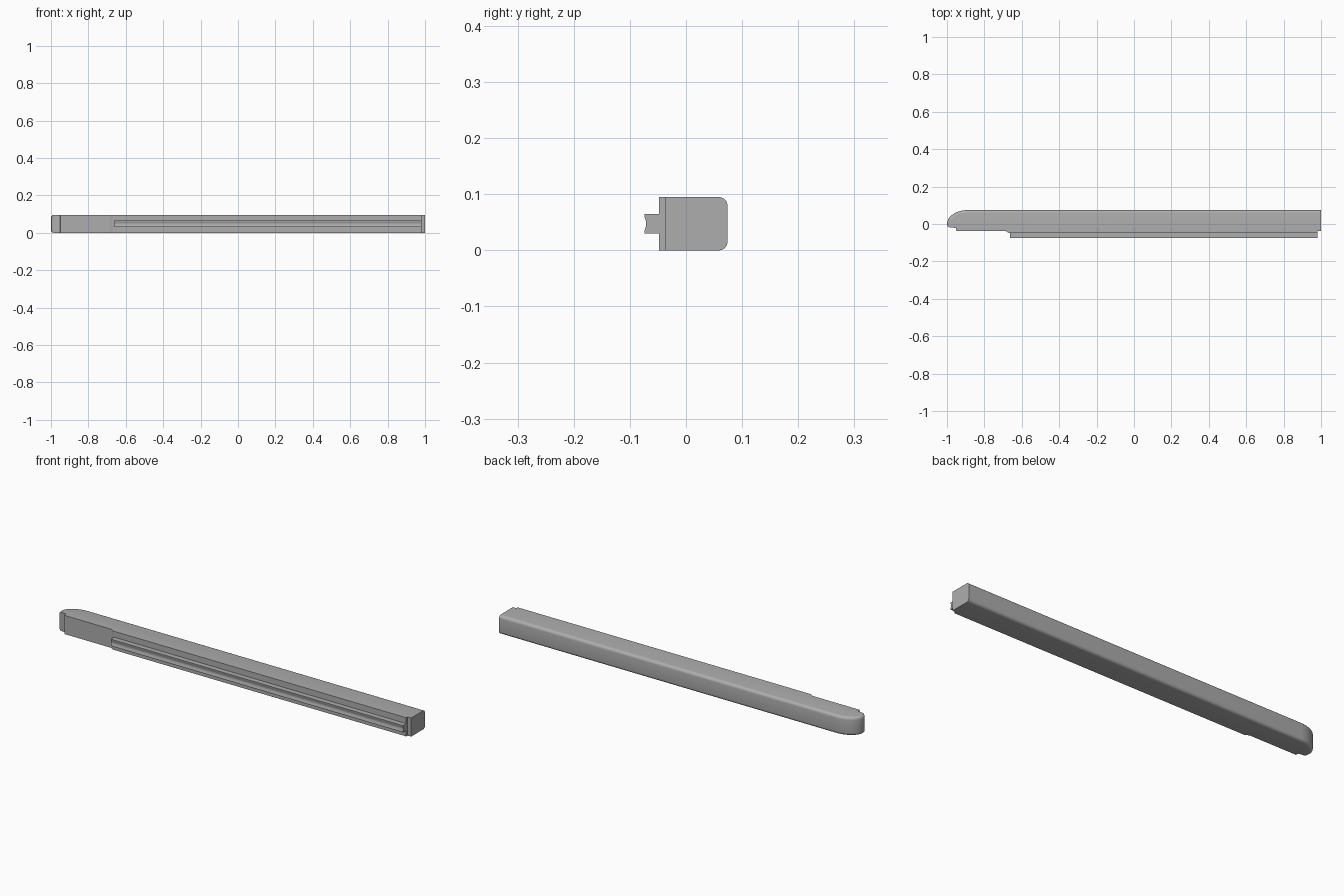
import bpy, bmesh, math
from mathutils import Vector

if "Cube" in bpy.data.objects:
    bpy.data.objects.remove(bpy.data.objects["Cube"])

HEIGHT = 0.095

grey = bpy.data.materials.new("plain grey")
grey.diffuse_color = (0.42, 0.42, 0.42, 1)
grey.use_nodes = True
grey.node_tree.nodes["Principled BSDF"].inputs["Base Color"].default_value = grey.diffuse_color


def prism(name, points, offset, rounded=None, radius=0.015):
    """Extrude a closed 3D outline by offset; optionally round chosen edges."""
    bm = bmesh.new()
    face = bm.faces.new([bm.verts.new(p) for p in points])
    res = bmesh.ops.extrude_face_region(bm, geom=[face], use_keep_orig=True)
    bmesh.ops.translate(bm, vec=Vector(offset),
                        verts=[g for g in res["geom"] if isinstance(g, bmesh.types.BMVert)])
    bmesh.ops.recalc_face_normals(bm, faces=bm.faces)
    if rounded:
        bmesh.ops.bevel(bm, geom=[e for e in bm.edges if rounded(e)], offset=radius,
                        offset_type='OFFSET', segments=5, profile=0.5,
                        affect='EDGES', clamp_overlap=False)
        bmesh.ops.recalc_face_normals(bm, faces=bm.faces)
    mesh = bpy.data.meshes.new(name)
    bm.to_mesh(mesh)
    bm.free()
    mesh.materials.append(grey)
    obj = bpy.data.objects.new(name, mesh)
    bpy.context.collection.objects.link(obj)
    bpy.ops.object.select_all(action='DESELECT')
    obj.select_set(True)
    bpy.context.view_layer.objects.active = obj
    bpy.ops.object.shade_smooth_by_angle(angle=math.radians(25))
    return obj


# Body: plan outline with a curved nose, a recessed grip and a raised rail seat
outline = [(1, 0.074), (1, -0.037), (0.98, -0.037), (0.98, -0.048), (-0.67, -0.048),
           (-0.687, -0.037), (-0.95, -0.037), (-0.953, -0.021), (-0.985, -0.018), (-0.996, -0.012)]
steps = 14
for i in range(steps + 1):
    a = math.pi / 2 * i / steps
    outline.append((-0.89 - 0.11 * math.cos(a), 0.074 * math.sin(a)))


def back_and_nose(edge):
    a, b = (v.co for v in edge.verts)
    mid = (a + b) / 2
    return abs(a.z - b.z) < 1e-5 and mid.y > -0.0121 and mid.x < 0.99


prism("body", [(x, y, 0) for x, y in outline], (0, 0, HEIGHT), back_and_nose)

# Rail: narrow strip with a shallow hollow along its front face
z0, z1 = 0.030, 0.065
profile = [(-0.046, z0), (-0.046, z1), (-0.074, z1)]
for i in range(9):
    t = i / 8
    z = z1 - 0.005 - (z1 - z0 - 0.010) * t
    profile.append((-0.074 + 0.003 * math.sin(math.pi * t), z))
profile.append((-0.074, z0))
prism("rail", [(-0.664, y, z) for y, z in profile], (1.644, 0, 0))
